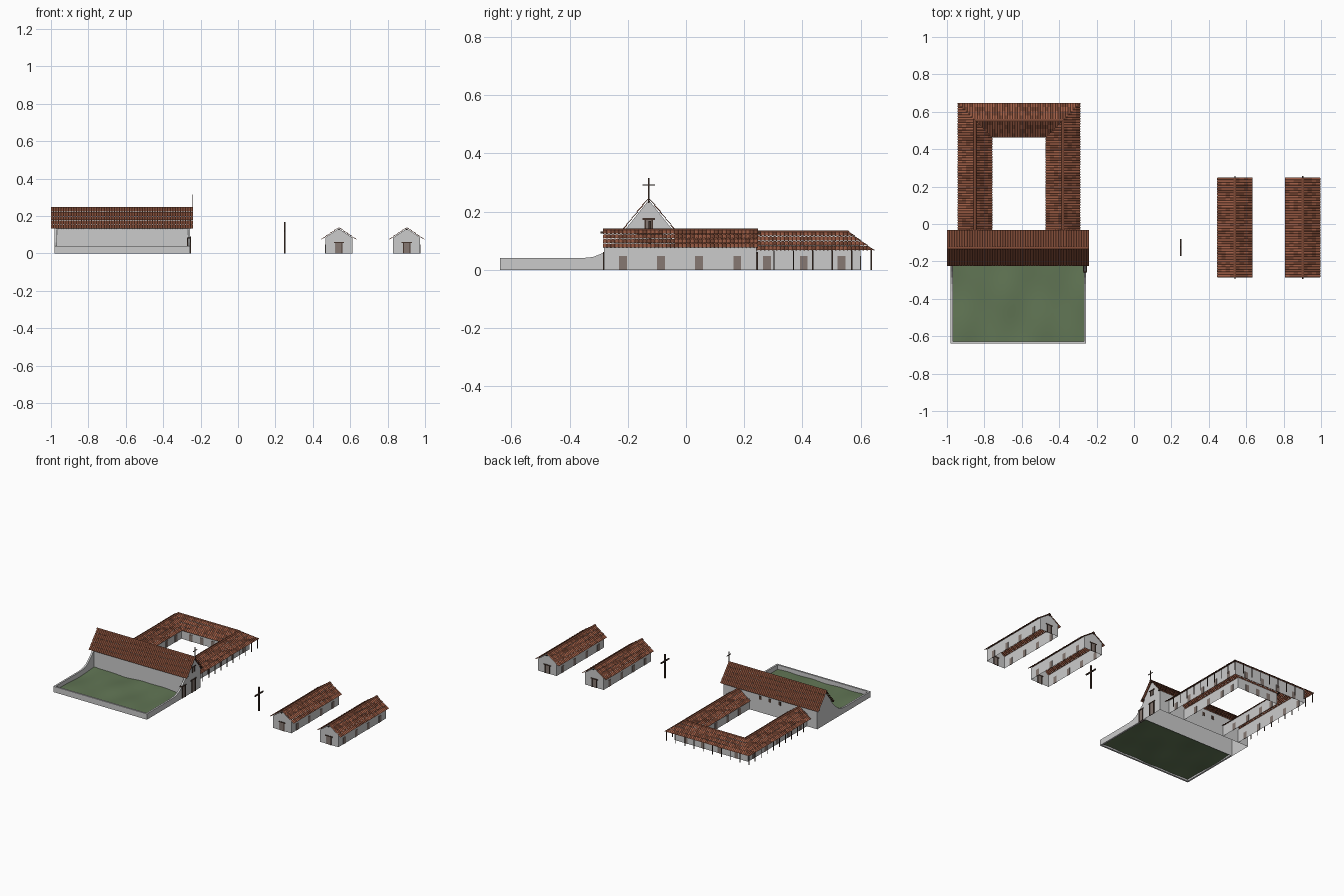
import bpy, bmesh, math, random
from mathutils import Vector as V

if "Cube" in bpy.data.objects:
    bpy.data.objects.remove(bpy.data.objects["Cube"])
random.seed(4)


def mat(name, c):
    m = bpy.data.materials.new(name)
    m.diffuse_color = (*c, 1)
    m.use_nodes = True
    m.node_tree.nodes["Principled BSDF"].inputs["Base Color"].default_value = m.diffuse_color
    return m


BROWN = mat("brown_tile", (0.20, 0.065, 0.035))
TERRA = mat("terracotta_tile", (0.34, 0.11, 0.06))
WOOD = mat("dark_wood", (0.06, 0.035, 0.025))
DOOR = mat("door_wood", (0.24, 0.19, 0.17))
GRASS = mat("grass", (0.12, 0.18, 0.09))


def finish(name, bm, *mats, recalc=False):
    if recalc:
        bmesh.ops.recalc_face_normals(bm, faces=bm.faces)
    me = bpy.data.meshes.new(name)
    bm.to_mesh(me)
    bm.free()
    for m in mats:
        me.materials.append(m)
    ob = bpy.data.objects.new(name, me)
    bpy.context.collection.objects.link(ob)
    return ob


def boxes(name, items, m=None):
    # each item is (x0, x1, y0, y1, z0, z1)
    bm = bmesh.new()
    for x0, x1, y0, y1, z0, z1 in items:
        vs = bmesh.ops.create_cube(bm, size=1)["verts"]
        for v in vs:
            v.co = V(((x0 + x1) / 2 + v.co.x * (x1 - x0), (y0 + y1) / 2 + v.co.y * (y1 - y0),
                      (z0 + z1) / 2 + v.co.z * (z1 - z0)))
    return finish(name, bm, *([m] if m else []))


def gable_walls(name, a, b, half, eave, top):
    # four walls with pointed ends, open below
    a, b = V((*a, 0)), V((*b, 0))
    d = (b - a).normalized()
    s = V((-d.y, d.x, 0))
    prof = [(-half, 0), (-half, eave), (0, top), (half, eave), (half, 0)]
    bm = bmesh.new()
    ends = [[bm.verts.new(p + s * u + V((0, 0, z))) for u, z in prof] for p in (a, b)]
    for e in ends:
        bm.faces.new(e)
    for i in (0, 3):
        bm.faces.new((ends[0][i], ends[0][i + 1], ends[1][i + 1], ends[1][i]))
    return finish(name, bm, recalc=True)


def tile_roof(name, a, b, z, half, drop, clips=(), mix=0.0):
    # two slopes of ribbed, overlapping tile rows
    a, b = V((*a, z)), V((*b, z))
    d = (b - a).normalized()
    n = round((b - a).length / 0.0135)
    side = V((-d.y, d.x, 0))
    bm = bmesh.new()
    seg = 4
    for sg in (1, -1):
        slope = side * sg * half - V((0, 0, drop))
        up = V((side.x * sg * drop, side.y * sg * drop, half)).normalized()
        rows = round(slope.length / 0.027)
        for r in range(rows):
            lines = []
            for t, lift in ((r / rows, 0), ((r + 1) / rows, 0.0025)):
                lines.append([bm.verts.new(a.lerp(b, i / (n * seg)) + slope * t + up *
                              (lift + 0.003 * abs(math.sin(math.pi * i / seg)))) for i in range(n * seg + 1)])
            for k in range(n):
                mi = int(random.random() < mix)
                for i in range(k * seg, (k + 1) * seg):
                    q = (lines[0][i], lines[1][i], lines[1][i + 1], lines[0][i + 1])
                    f = bm.faces.new(q if sg > 0 else q[::-1])
                    f.normal_update()
                    if f.normal.z < 0:
                        f.normal_flip()
                    f.material_index = mi
    # ridge cap
    vs = [[bm.verts.new(p + side * 0.007 * math.cos(math.pi * j / 6)
           + V((0, 0, 0.005 * math.sin(math.pi * j / 6) + 0.0005))) for j in range(7)] for p in (a, b)]
    for j in range(6):
        bm.faces.new((vs[0][j], vs[0][j + 1], vs[1][j + 1], vs[1][j]))
    for co, no in clips:
        bmesh.ops.bisect_plane(bm, geom=bm.verts[:] + bm.edges[:] + bm.faces[:],
                               plane_co=co, plane_no=no, clear_outer=True)
    return finish(name, bm, BROWN, TERRA)


def framed(c, axis, fx, z0, z1, w):
    # jambs and lintel around an opening centred on c, on a wall at fx
    h, t, p = w / 2, 0.005, 0.004
    parts = [(c - h - t, c - h, z0, z1), (c + h, c + h + t, z0, z1), (c - h - 0.013, c + h + 0.013, z1, z1 + 0.006)]
    if axis == "y":
        return [(fx - p, fx + p, u0, u1, a, b) for u0, u1, a, b in parts]
    return [(u0, u1, fx - p, fx + p, a, b) for u0, u1, a, b in parts]


def cross(name, x, y, z0, z1, za, arm, r):
    boxes(name, [(x - r, x + r, y - r, y + r, z0, z1),
                 (x - r, x + r, y - arm, y + arm, za - r, za + r)], WOOD)


def door_y(x, y, z1=0.047, z0=0.0, w=0.027):
    return (x - 0.002, x + 0.002, y - w / 2, y + w / 2, z0, z1)


def door_x(x, y, z1=0.047, z0=0.0, w=0.027):
    return (x - w / 2, x + w / 2, y - 0.002, y + 0.002, z0, z1)


# church
CY = -0.128
gable_walls("church_walls", (-0.98, CY), (-0.256, CY), 0.078, 0.142, 0.24)
tile_roof("church_roof", (-1.0, CY), (-0.24, CY), 0.243, 0.093, 0.113)
boxes("church_frames", framed(CY, "y", -0.255, 0, 0.085, 0.035) + framed(CY, "y", -0.255, 0.138, 0.172, 0.018), WOOD)
boxes("church_doors", [door_y(-0.256, CY, 0.085, 0, 0.035), door_y(-0.256, CY, 0.172, 0.138, 0.018)], DOOR)
boxes("church_windows", [door_x(x, CY + s * 0.078, 0.115, 0.09, 0.018)
                         for s in (1,) for x in (-0.69, -0.615, -0.54)], WOOD)
boxes("church_beams", [(x0, x1, CY + s - 0.003, CY + s + 0.003, z, z + 0.006)
                       for x0, x1 in ((-0.998, -0.98), (-0.256, -0.242))
                       for s, z in ((-0.078, 0.136), (0.078, 0.136), (0, 0.23))], WOOD)
cross("church_cross", -0.242, CY, 0.235, 0.315, 0.292, 0.022, 0.002)

# courtyard wings, mitred at the back corners
L, R = V((-0.94, 0.645, 0)), V((-0.29, 0.645, 0))
nl, nr = V((1, 1, 0)), V((-1, 1, 0))
tile_roof("left_wing_roof", (-0.85, -0.04), (-0.85, 0.65), 0.13, 0.09, 0.066, [(L, nl)], 0.6)
tile_roof("right_wing_roof", (-0.38, -0.04), (-0.38, 0.65), 0.13, 0.09, 0.066, [(R, nr)], 0.6)
tile_roof("back_wing_roof", (-0.945, 0.555), (-0.285, 0.555), 0.13, 0.09, 0.066, [(L, -nl), (R, -nr)], 0.6)
for name, x0, x1, y, h in (("wing_outer_wall", -0.9, -0.33, 0.6, 0.093), ("wing_inner_wall", -0.775, -0.455, 0.48, 0.075)):
    bm = bmesh.new()
    path = [(x0, -0.05), (x0, y), (x1, y), (x1, -0.05)]
    lo, hi = [[bm.verts.new((*p, z)) for p in path] for z in (0, h)]
    for i in range(3):
        q = (lo[i], hi[i], hi[i + 1], lo[i + 1])
        bm.faces.new(q[::-1] if "outer" in name else q)
    finish(name, bm)
boxes("wing_doors",
      [door_y(x, y) for x in (-0.9, -0.33) for y in (0.018, 0.148, 0.278, 0.405, 0.535)]
      + [door_y(x, y) for x in (-0.775, -0.455) for y in (0.06, 0.19, 0.32, 0.42)]
      + [door_x(x, 0.6) for x in (-0.81, -0.68, -0.55, -0.42)]
      + [door_x(x, 0.48) for x in (-0.7, -0.615, -0.53)], DOOR)
posts = [(x, 0.637 - 0.067 * i) for x in (-0.934, -0.296) for i in range(10)]
posts += [(-0.934 + 0.638 * i / 9, 0.637) for i in range(1, 9)]
boxes("porch_posts", [(x - 0.002, x + 0.002, y - 0.002, y + 0.002, 0, 0.067) for x, y in posts], WOOD)

# garden walls: side walls sweep up to meet the church
curve = [(-0.64, 0.04), (-0.36, 0.04), (-0.32, 0.044), (-0.285, 0.058), (-0.255, 0.082), (-0.225, 0.112), (-0.206, 0.135)]
for name, x in (("garden_wall_left", -0.98), ("garden_wall_right", -0.268)):
    bm = bmesh.new()
    f = bm.faces.new([bm.verts.new((x, y, z)) for y, z in [(-0.206, 0), (-0.64, 0)] + curve])
    ext = bmesh.ops.extrude_face_region(bm, geom=[f])["geom"]
    for v in ext:
        if isinstance(v, bmesh.types.BMVert):
            v.co.x += 0.012
    finish(name, bm, recalc=True)
boxes("garden_wall_front", [(-0.968, -0.268, -0.64, -0.628, 0, 0.04)])
boxes("garden_gate", [(-0.27, -0.254, -0.249, -0.221, 0, 0.08)], DOOR)
boxes("garden_gate_frame", [(-0.272, -0.251, y, y + w, a, b) for y, w, a, b in
                            ((-0.254, 0.005, 0, 0.08), (-0.221, 0.005, 0, 0.08), (-0.26, 0.05, 0.08, 0.086))], WOOD)

# uneven lawn
bm = bmesh.new()
bmesh.ops.create_grid(bm, x_segments=28, y_segments=18, size=1)
for v in bm.verts:
    x, y = -0.618 + v.co.x * 0.351, -0.418 + v.co.y * 0.212
    v.co = V((x, y, 0.01 + 0.004 * math.sin(14 * x + 3 * y) * math.cos(17 * y) + 0.002 * math.sin(31 * x - 9 * y)))
for f in bm.faces:
    f.smooth = True
finish("lawn", bm, GRASS)

# free-standing cross
cross("yard_cross", 0.25, -0.125, 0, 0.168, 0.12, 0.046, 0.004)

# two long houses
for i, x in enumerate((0.539, 0.902), 1):
    y0, y1 = -0.282, 0.243
    gable_walls(f"house_{i}_walls", (x, y0), (x, y1), 0.072, 0.085, 0.133)
    tile_roof(f"house_{i}_roof", (x, y0 - 0.003), (x, y1 + 0.005), 0.136, 0.092, 0.063, mix=0.6)
    boxes(f"house_{i}_doors", [door_y(x + s * 0.072, -0.217 + 0.131 * k) for s in (1, -1) for k in range(4)]
          + [door_x(x, y, 0.055, 0, 0.03) for y in (y0, y1)], DOOR)
    boxes(f"house_{i}_frames", framed(x, "x", y0, 0, 0.055, 0.028) + framed(x, "x", y1, 0, 0.055, 0.028), WOOD)
    boxes(f"house_{i}_ridge_beam", [(x - 0.003, x + 0.003, y0 - 0.012, y1 + 0.014, 0.125, 0.131)], WOOD)
